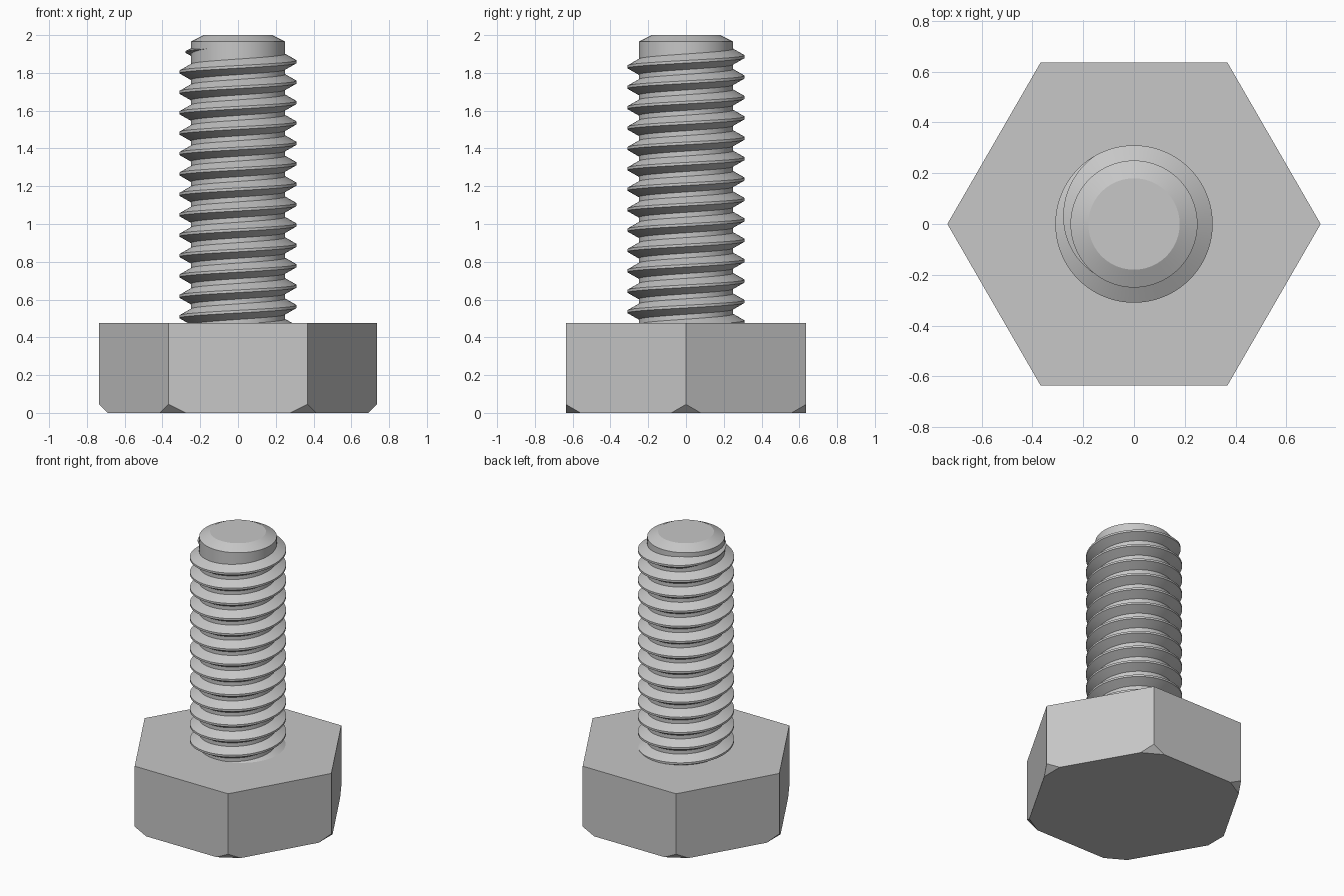
import bpy, bmesh
from math import cos, sin, pi, radians, floor
from mathutils import Vector, Matrix

if "Cube" in bpy.data.objects:
    bpy.data.objects.remove(bpy.data.objects["Cube"], do_unlink=True)

HEAD_R, HEAD_H, CORNER_CUT = 0.735, 0.475, 0.045
CORE_R, CREST_R, PITCH = 0.25, 0.31, 0.108

steel = bpy.data.materials.new("steel grey")
steel.use_nodes = True
GREY = (0.57, 0.57, 0.57, 1)
steel.diffuse_color = GREY
steel.node_tree.nodes["Principled BSDF"].inputs["Base Color"].default_value = GREY


def finish(bm, name, smooth_angle=0):
    """Turn a bmesh into an object, with edges above smooth_angle kept sharp."""
    bmesh.ops.recalc_face_normals(bm, faces=bm.faces)
    for f in bm.faces:
        f.smooth = smooth_angle > 0
    for e in bm.edges:
        e.smooth = e.calc_face_angle(pi) < radians(smooth_angle)
    mesh = bpy.data.meshes.new(name)
    bm.to_mesh(mesh)
    bm.free()
    mesh.materials.append(steel)
    obj = bpy.data.objects.new(name, mesh)
    bpy.context.collection.objects.link(obj)
    return obj


# Hexagonal head, with its six lower corners sliced off flat
bm = bmesh.new()
corners = [bm.verts.new((HEAD_R * cos(i * pi / 3), HEAD_R * sin(i * pi / 3), 0))
           for i in range(6)]
base = bm.faces.new(corners)
top = bmesh.ops.extrude_face_region(bm, geom=[base])["geom"]
bmesh.ops.translate(bm, vec=(0, 0, HEAD_H),
                    verts=[v for v in top if isinstance(v, bmesh.types.BMVert)])
bmesh.ops.recalc_face_normals(bm, faces=bm.faces)
for i in range(6):
    out = Vector((cos(i * pi / 3), sin(i * pi / 3), 0))
    cut = bmesh.ops.bisect_plane(
        bm, geom=bm.verts[:] + bm.edges[:] + bm.faces[:],
        plane_co=out * (HEAD_R - CORNER_CUT), plane_no=out - Vector((0, 0, 1)),
        clear_outer=True)
    rim = [e for e in cut["geom_cut"] if isinstance(e, bmesh.types.BMEdge)]
    bmesh.ops.holes_fill(bm, edges=rim, sides=0)
finish(bm, "hex_head")

# Shank core with a chamfered tip
bm = bmesh.new()
SIDES = 72
rings = []
for r, z in [(CORE_R, HEAD_H - 0.03), (CORE_R, 1.965), (0.18, 2.0)]:
    rings.append([bm.verts.new((r * cos(2 * pi * i / SIDES), r * sin(2 * pi * i / SIDES), z))
                  for i in range(SIDES)])
for low, high in zip(rings, rings[1:]):
    for i in range(SIDES):
        j = (i + 1) % SIDES
        bm.faces.new((low[i], low[j], high[j], high[i]))
bm.faces.new(rings[0])
bm.faces.new(rings[-1])
finish(bm, "shank_core", 20)

# Right-handed helical thread, starting inside the head and fading out at the tip
bm = bmesh.new()
STEP = 2 * pi / SIDES
END = radians(230)          # angle at which the ridge has sunk into the core
FADE = radians(110)
TURNS = 14
Z_END = 1.913 + PITCH * (END - pi) / (2 * pi)
previous = None
for k in range(TURNS * SIDES + 1):
    back = k * STEP
    z = Z_END - PITCH * back / (2 * pi)
    if z < HEAD_H - 0.07:
        break
    a = END - back
    f = max(0.02, min(1, back / FADE))
    # trapezoid ridge: wide root sunk in the core, narrow crest
    section = [(CORE_R - 0.01, -0.047 * f), (CORE_R + (CREST_R - CORE_R) * f, -0.007 * f),
               (CORE_R + (CREST_R - CORE_R) * f, 0.007 * f), (CORE_R - 0.01, 0.047 * f)]
    ring = [bm.verts.new((r * cos(a), r * sin(a), z + dz)) for r, dz in section]
    if previous:
        for i in range(4):
            j = (i + 1) % 4
            bm.faces.new((previous[i], previous[j], ring[j], ring[i]))
    else:
        bm.faces.new(ring)
    previous = ring
bm.faces.new(previous)
finish(bm, "helical_thread", 25)
